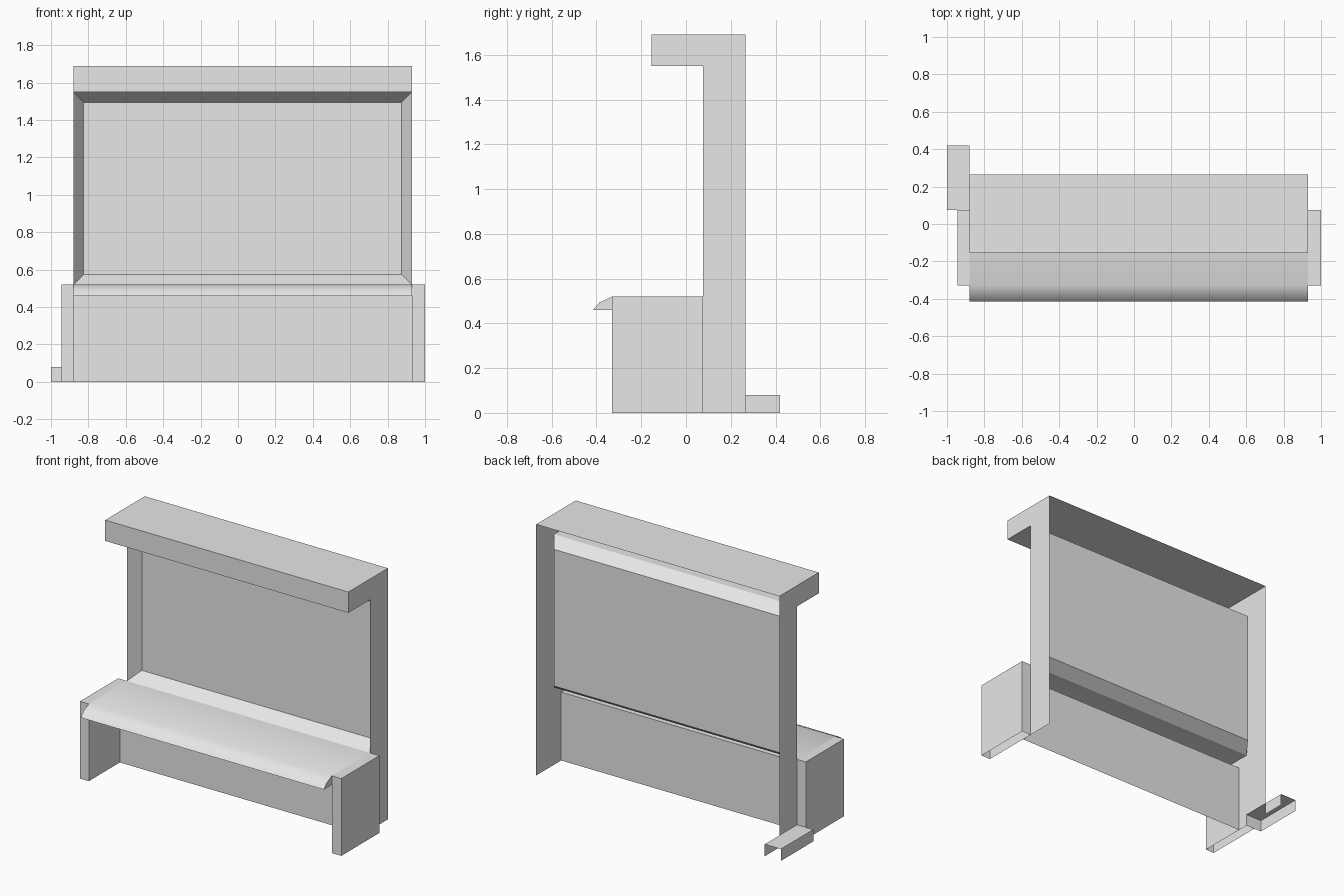
import bpy, bmesh

cube = bpy.data.objects.get("Cube")
if cube:
    bpy.data.objects.remove(cube, do_unlink=True)

# Single plain grey finish
grey = bpy.data.materials.new("plain_grey")
grey.use_nodes = True
COLOUR = (0.8, 0.8, 0.8, 1)
grey.diffuse_color = COLOUR
grey.node_tree.nodes["Principled BSDF"].inputs["Base Color"].default_value = COLOUR

# Shared dimensions
LEFT, RIGHT = -0.88, 0.93
FRONT, BACK = 0.075, 0.265
SEAT, LIP, TOP, CANOPY = 0.52, 0.46, 1.69, 1.55
LEG_FRONT = -0.33


def finish(name, bm):
    mesh = bpy.data.meshes.new(name)
    bm.to_mesh(mesh)
    bm.free()
    mesh.materials.append(grey)
    obj = bpy.data.objects.new(name, mesh)
    bpy.context.collection.objects.link(obj)
    return obj


def strip(name, path, x0=LEFT, x1=RIGHT):
    """Sweep a (y, z) path along x as an open sheet."""
    bm = bmesh.new()
    a = [bm.verts.new((x0, y, z)) for y, z in path]
    b = [bm.verts.new((x1, y, z)) for y, z in path]
    for i in range(len(path) - 1):
        bm.faces.new((a[i], a[i + 1], b[i + 1], b[i]))
    return finish(name, bm)


def plate(name, x, outline, facing):
    """Flat (y, z) outline at one x, facing +1 or -1 along x."""
    bm = bmesh.new()
    face = bm.faces.new([bm.verts.new((x, y, z)) for y, z in outline])
    face.normal_update()
    if face.normal.x * facing < 0:
        face.normal_flip()
    return finish(name, bm)


def open_box(name, xs, ys, zs, missing):
    """Box without the sides whose (axis, sign) is listed."""
    bm = bmesh.new()
    bmesh.ops.create_cube(bm, size=1)
    bm.normal_update()
    gone = [f for f in bm.faces if any(f.normal[a] * s > 0.5 for a, s in missing)]
    bmesh.ops.delete(bm, geom=gone, context="FACES")
    for v in bm.verts:
        for axis, (lo, hi) in enumerate((xs, ys, zs)):
            v.co[axis] = hi if v.co[axis] > 0 else lo
    return finish(name, bm)


# Canopy shell, open at the back
strip("canopy", [(BACK, TOP), (-0.155, TOP), (-0.155, CANOPY), (FRONT, CANOPY)])

# Side panels with the canopy ends; the one over the foot stops above it
for name, x, bottom, facing in (("left_side_panel", RIGHT, 0, 1),
                                ("right_side_panel", LEFT, 0.08, -1)):
    plate(name, x, [(BACK, bottom), (BACK, TOP), (-0.155, TOP),
                    (-0.155, CANOPY), (FRONT, CANOPY), (FRONT, bottom)], facing)

# Back board, recessed with a bevelled frame
bm = bmesh.new()
board = bm.faces.new([bm.verts.new(p) for p in (
    (LEFT, FRONT, SEAT), (RIGHT, FRONT, SEAT),
    (RIGHT, FRONT, CANOPY), (LEFT, FRONT, CANOPY))])
bm.normal_update()
bmesh.ops.inset_individual(bm, faces=[board], thickness=0.078, depth=-0.08)
finish("back_board", bm)

# Bench top with rounded lip, underside and front panel
lip = [(LEG_FRONT, SEAT), (-0.387, 0.493), (-0.415, LIP)]
bench = strip("bench", [(FRONT, SEAT)] + lip + [(0, LIP), (0, 0)])
bpy.context.view_layer.objects.active = bench
bench.select_set(True)
bpy.ops.object.shade_smooth_by_angle(angle=0.7)
bench.select_set(False)
for name, x, facing in (("left_lip_end", RIGHT, 1), ("right_lip_end", LEFT, -1)):
    plate(name, x, lip + [(LEG_FRONT, LIP)], facing)

# Bench legs, open underneath
for name, xs in (("left_leg", (RIGHT, 1)), ("right_leg", (-0.945, LEFT))):
    open_box(name, xs, (LEG_FRONT, FRONT), (0, SEAT), [(2, -1)])

# Rear foot: channel open below and behind, inner flange only past the side panel
open_box("rear_foot", (-1, LEFT), (FRONT, 0.42), (0, 0.08), [(2, -1), (1, 1), (0, 1)])
plate("rear_foot_flange", LEFT, [(BACK, 0), (0.42, 0), (0.42, 0.08), (BACK, 0.08)], 1)
